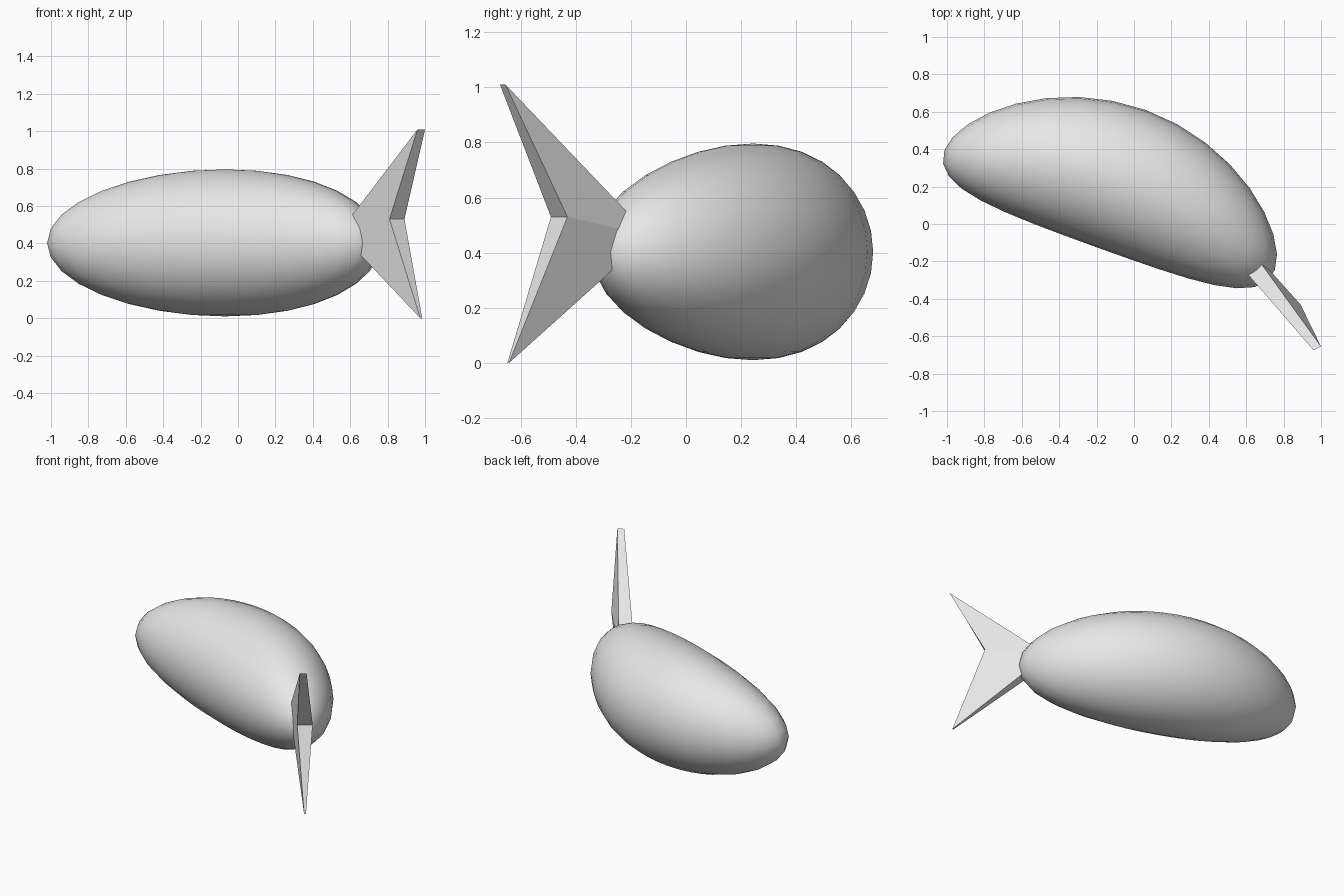
import bpy, bmesh, math
from mathutils import Vector

cube = bpy.data.objects.get("Cube")
if cube:
    bpy.data.objects.remove(cube, do_unlink=True)

grey = bpy.data.materials.new("light_grey")
grey.use_nodes = True
colour = (0.8, 0.8, 0.8, 1)
grey.diffuse_color = colour
grey.node_tree.nodes["Principled BSDF"].inputs["Base Color"].default_value = colour


def add_object(name, bm):
    bmesh.ops.recalc_face_normals(bm, faces=bm.faces)
    mesh = bpy.data.meshes.new(name)
    bm.to_mesh(mesh)
    bm.free()
    mesh.materials.append(grey)
    obj = bpy.data.objects.new(name, mesh)
    bpy.context.collection.objects.link(obj)
    return obj


# Body: a stretched sphere, bent sideways into a gentle arc
along = Vector((0.94, -0.34, 0))
across = Vector((0.34, 0.94, 0))
centre = Vector((-0.11, 0.13, 0.403))
bm = bmesh.new()
bmesh.ops.create_uvsphere(bm, u_segments=32, v_segments=16, radius=1)
for v in bm.verts:
    s, t, h = v.co
    bend = 0.12 - 0.18 * s * s
    v.co = centre + along * (0.94 * s) + across * (0.39 * t + bend)
    v.co.z += 0.393 * h
body = add_object("body", bm)
for face in body.data.polygons:
    face.use_smooth = True

# Tail fin: a forked, tapering plate whose front point is buried in the body
left = [(0.54, -0.19, 0.46), (0.96, -0.675, 1.01), (0.81, -0.49, 0.53), (0.975, -0.648, 0)]
right = [(0.62, -0.13, 0.46), (1.0, -0.655, 1.01), (0.89, -0.43, 0.53), (0.985, -0.642, 0)]
bm = bmesh.new()
a = [bm.verts.new(p) for p in left]
b = [bm.verts.new(p) for p in right]
for side in (a, b):
    bm.faces.new((side[0], side[1], side[2]))
    bm.faces.new((side[0], side[2], side[3]))
for i in range(4):
    j = (i + 1) % 4
    bm.faces.new((a[i], a[j], b[j], b[i]))
add_object("tail_fin", bm)
